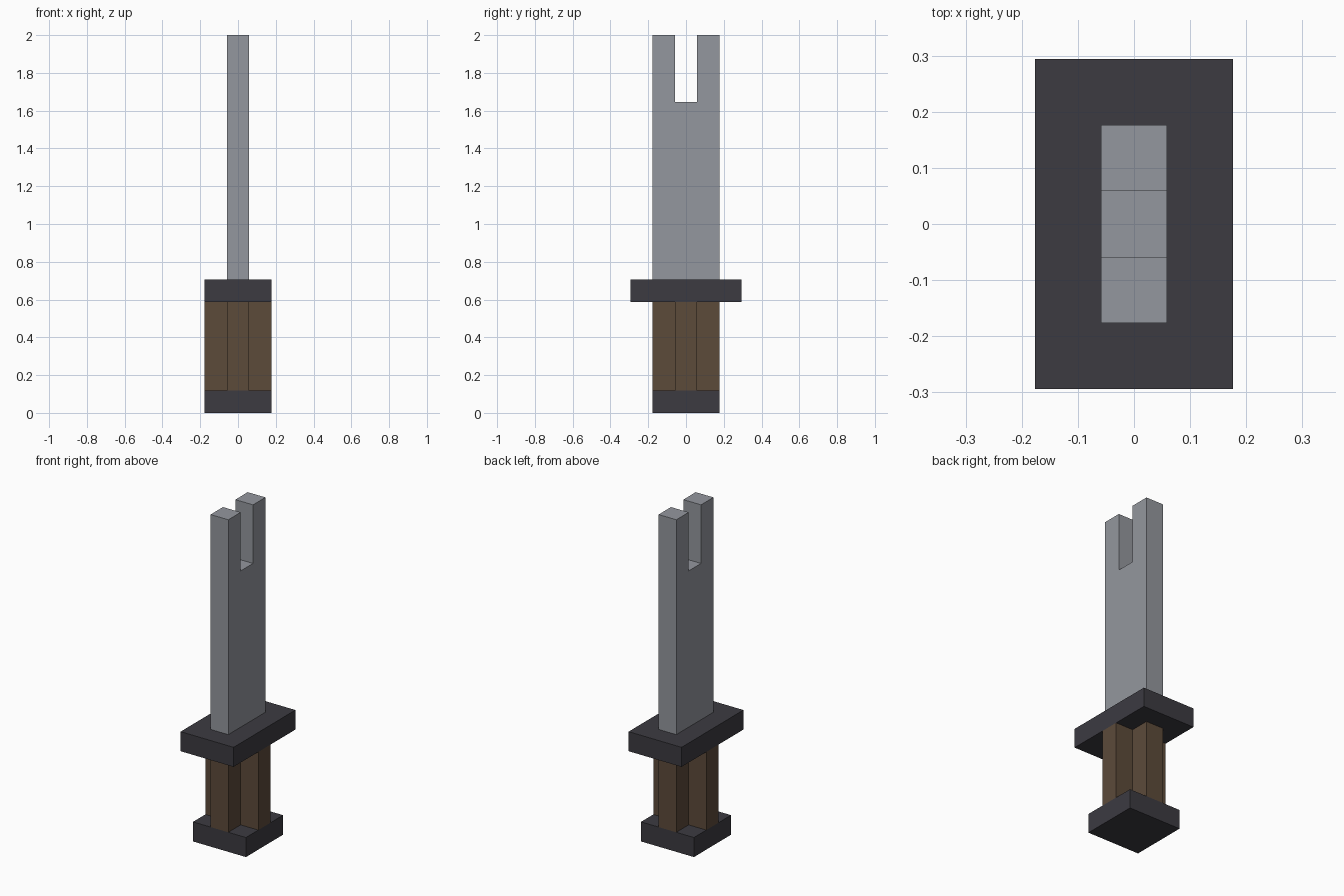
import bpy
import bmesh
from mathutils import Vector

old = bpy.data.objects.get("Cube")
if old:
    bpy.data.objects.remove(old, do_unlink=True)

U = 2 / 17      # one block; the whole model is 17 blocks tall
H = U / 2


def material(name, rgb):
    mat = bpy.data.materials.new(name)
    mat.use_nodes = True
    mat.diffuse_color = (*rgb, 1)
    mat.node_tree.nodes["Principled BSDF"].inputs["Base Color"].default_value = (*rgb, 1)
    return mat


def prism(name, outline, depth, mat):
    """Extrude a closed outline of 3D points along the depth vector."""
    bm = bmesh.new()
    face = bm.faces.new([bm.verts.new(p) for p in outline])
    top = bmesh.ops.extrude_face_region(bm, geom=[face], use_keep_orig=True)["geom"]
    bmesh.ops.translate(bm, vec=Vector(depth),
                        verts=[g for g in top if isinstance(g, bmesh.types.BMVert)])
    bmesh.ops.recalc_face_normals(bm, faces=bm.faces)
    mesh = bpy.data.meshes.new(name)
    bm.to_mesh(mesh)
    bm.free()
    mesh.materials.append(mat)
    obj = bpy.data.objects.new(name, mesh)
    bpy.context.collection.objects.link(obj)
    return obj


def slab(name, half_x, half_y, z0, z1, mat):
    corners = [(-half_x, -half_y, z0), (half_x, -half_y, z0),
               (half_x, half_y, z0), (-half_x, half_y, z0)]
    return prism(name, corners, (0, 0, z1 - z0), mat)


steel = material("grey steel", (0.296, 0.309, 0.342))
iron = material("dark iron", (0.045, 0.043, 0.053))
wood = material("brown wood", (0.107, 0.069, 0.042))

# Pommel and crossguard
slab("pommel", 3 * H, 3 * H, 0, U, iron)
slab("crossguard", 3 * H, 5 * H, 5 * U, 6 * U, iron)

# Grip with a plus-shaped section: one quadrant turned four times
cross = []
x_axis, y_axis = Vector((1, 0, 0)), Vector((0, 1, 0))
for _ in range(4):
    for a, b in ((3, -1), (3, 1), (1, 1)):
        cross.append(x_axis * a * H + y_axis * b * H + Vector((0, 0, U)))
    x_axis, y_axis = y_axis, -x_axis
prism("grip", cross, (0, 0, 4 * U), wood)

# Blade with a square notch in its tip: half outline, mirrored
half = [(3 * H, 6 * U), (3 * H, 17 * U), (H, 17 * U), (H, 14 * U)]
outline = half + [(-y, z) for y, z in reversed(half)]
prism("blade", [(-H, y, z) for y, z in outline], (U, 0, 0), steel)
